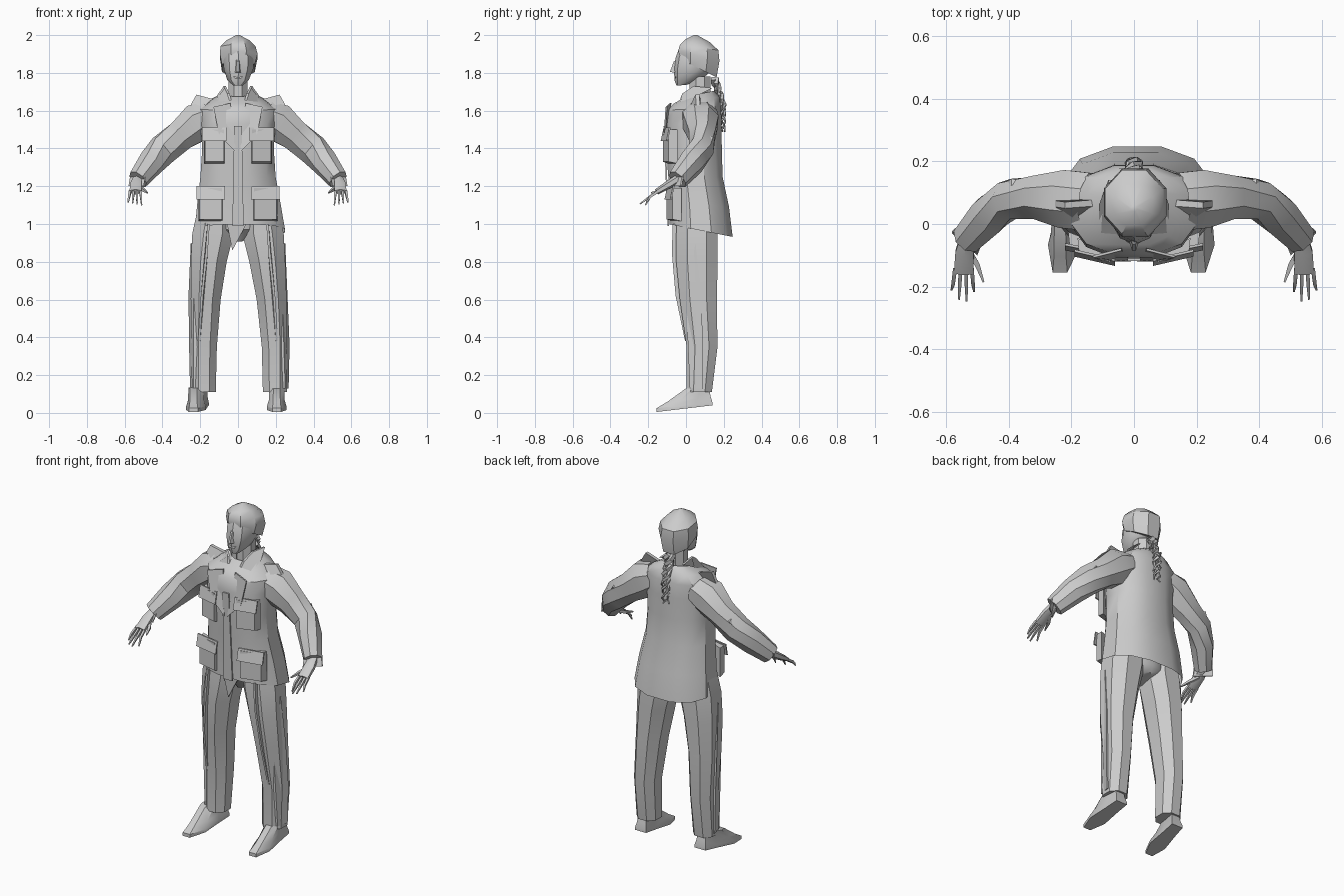
import bpy, bmesh, math
from mathutils import Vector

grey = bpy.data.materials.new("plain_grey")
grey.diffuse_color = (0.6, 0.6, 0.6, 1)


def finish(name, bm, angle=35):
    bmesh.ops.recalc_face_normals(bm, faces=bm.faces)
    me = bpy.data.meshes.new(name)
    bm.to_mesh(me)
    bm.free()
    ob = bpy.data.objects.new(name, me)
    me.materials.append(grey)
    bpy.context.collection.objects.link(ob)
    bpy.ops.object.select_all(action='DESELECT')
    ob.select_set(True)
    bpy.context.view_layer.objects.active = ob
    bpy.ops.object.shade_smooth_by_angle(angle=math.radians(angle))
    return ob


def skin(name, rings, caps=(True, True), angle=35):
    bm = bmesh.new()
    rows = [[bm.verts.new(p) for p in r] for r in rings]
    n = len(rows[0])
    for a, b in zip(rows, rows[1:]):
        for i in range(n):
            j = (i + 1) % n
            bm.faces.new((a[i], a[j], b[j], b[i]))
    if caps[0]:
        bm.faces.new(rows[0][::-1])
    if caps[1]:
        bm.faces.new(rows[-1])
    return finish(name, bm, angle)


def spow(v, e):
    return math.copysign(abs(v) ** e, v)


def stack(name, secs, n=10, e=1.0, **kw):
    """Horizontal rings: centre x, y, z, half width, half depth, rise per unit y."""
    rings = []
    for cx, cy, z, rx, ry, tilt in secs:
        ring = []
        for i in range(n):
            a = 2 * math.pi * (i + 0.5) / n
            dy = ry * spow(math.sin(a), e)
            ring.append((cx + rx * spow(math.cos(a), e), cy + dy, z + tilt * dy))
        rings.append(ring)
    return skin(name, rings, **kw)


def tube(name, path, n=8, **kw):
    """Rings square to a path: x, y, z, half width sideways, half width upward."""
    pts = [Vector(p[:3]) for p in path]
    rings = []
    for i, p in enumerate(path):
        t = (pts[min(i + 1, len(pts) - 1)] - pts[max(i - 1, 0)]).normalized()
        side = t.cross(Vector((0, 0, 1))).normalized()
        up = side.cross(t)
        rings.append([pts[i] + side * p[3] * math.cos(2 * math.pi * (k + .5) / n)
                      + up * p[4] * math.sin(2 * math.pi * (k + .5) / n) for k in range(n)])
    return skin(name, rings, **kw)


def panel(name, outline, thick=(0, 0.008, 0)):
    """Flat cloth piece: outline pushed along the thickness vector."""
    t = Vector(thick)
    return skin(name, [outline, [Vector(p) + t for p in outline]])


# jacket body, flared and lower at the back
stack("jacket", [
    (0.01, 0.08, 0.965, 0.245, 0.172, -0.2), (0.005, 0.07, 1.1, 0.228, 0.162, -0.05),
    (0, 0.05, 1.25, 0.205, 0.148, 0), (0, 0.042, 1.4, 0.195, 0.152, 0),
    (0, 0.04, 1.53, 0.205, 0.152, 0), (0, 0.045, 1.61, 0.205, 0.145, 0.05),
    (0, 0.055, 1.655, 0.15, 0.125, 0.15), (0, 0.075, 1.69, 0.075, 0.075, 0.2)],
    n=12, e=0.85, caps=(False, False))

# jacket front: overlapping edge, shirt front and shirt tail
panel("front_placket", [(-0.03, -0.098, 0.99), (0.03, -0.098, 0.99), (0.02, -0.118, 1.52), (-0.02, -0.118, 1.52)])
panel("shirt_front", [(-0.035, -0.06, 1.64), (0.035, -0.06, 1.64), (0.0, -0.115, 1.42)])
panel("shirt_tail", [(-0.06, -0.06, 1.01), (0.05, -0.06, 1.01), (-0.03, -0.05, 0.86)])

# trouser seat between the legs
stack("trouser_seat", [(0, 0.07, 0.92, 0.04, 0.07, 0.2), (0, 0.06, 0.97, 0.14, 0.105, 0),
                       (0, 0.06, 1.08, 0.17, 0.11, 0)], caps=(True, False))

for s, side in ((-1, "right"), (1, "left")):
    in_ = 0.014 if s < 0 else 0  # right leg stands a little closer in
    # trouser leg with a front crease
    stack(side + "_trouser_leg", [
        (s * (0.195 - in_), 0.07, 0.11, 0.068, 0.072, 0), (s * (0.193 - in_), 0.085, 0.35, 0.072, 0.088, 0),
        (s * (0.178 - in_ / 2), 0.065, 0.6, 0.085, 0.105, 0), (s * 0.155, 0.058, 0.8, 0.102, 0.118, 0),
        (s * 0.132, 0.058, 0.95, 0.118, 0.118, 0), (s * 0.12, 0.06, 1.08, 0.1, 0.11, 0)],
        n=8, e=0.9, caps=(True, False))
    panel(side + "_trouser_crease", [
        (s * 0.2, -0.005, 0.38), (s * 0.185, -0.055, 0.62), (s * 0.16, -0.075, 0.85),
        (s * 0.15, -0.07, 1.0), (s * 0.15, 0.0, 1.0), (s * 0.19, 0.02, 0.4)], (s * 0.012, 0, 0))
    panel(side + "_trouser_side_fold", [
        (s * (0.25 - in_), 0.02, 0.13), (s * (0.268 - in_), 0.09, 0.13), (s * (0.273 - in_), 0.09, 0.36),
        (s * 0.262, 0.08, 0.62), (s * 0.25, 0.05, 0.9), (s * 0.235, 0.0, 0.6)], (-s * 0.02, 0, 0))

    # shoe: flat sole with a tapered upper, right toe turned out
    turn = 0.045 if s < 0 else 0.0

    def foot(z, toe, heel, w, lift):
        return [(s * (0.205 - in_ + u * w + turn * (1 - v)), toe + v * (heel - toe), z + lift * v)
                for u, v in ((-.45, 0), (.45, 0), (1, .3), (.8, .7), (.7, 1), (-.7, 1), (-.8, .7), (-1, .3))]
    skin(side + "_shoe", [foot(0.005, -0.155, 0.14, 0.052, 0.035), foot(0.025, -0.155, 0.14, 0.052, 0.03),
                          foot(0.058, -0.1, 0.13, 0.042, 0.03), foot(0.13, 0.0, 0.12, 0.04, 0.01)])

    # sleeve from shoulder to cuff
    tube(side + "_sleeve", [
        (s * 0.14, 0.07, 1.575, 0.1, 0.085), (s * 0.21, 0.078, 1.54, 0.1, 0.11),
        (s * 0.3, 0.085, 1.47, 0.075, 0.088), (s * 0.395, 0.08, 1.395, 0.065, 0.085),
        (s * 0.46, 0.03, 1.325, 0.066, 0.075), (s * 0.53, -0.045, 1.235, 0.052, 0.058)], caps=(False, True))
    # shoulder point and loose sleeve folds
    panel(side + "_shoulder_flap", [(s * 0.09, 0.06, 1.65), (s * 0.22, 0.05, 1.685), (s * 0.29, 0.06, 1.56),
                                    (s * 0.18, 0.0, 1.58)], (0, 0.02, 0))
    panel(side + "_elbow_fold", [(s * 0.33, 0.13, 1.46), (s * 0.39, 0.145, 1.46), (s * 0.47, 0.09, 1.35),
                                 (s * 0.44, 0.06, 1.3), (s * 0.36, 0.09, 1.36)], (0, -0.02, 0.01))
    panel(side + "_cuff_fold", [(s * 0.48, -0.05, 1.3), (s * 0.57, -0.02, 1.26), (s * 0.58, -0.03, 1.2),
                                (s * 0.5, -0.1, 1.2)])

    # hand with four fingers and a thumb
    tube(side + "_palm", [(s * 0.53, -0.035, 1.245, 0.025, 0.022), (s * 0.54, -0.09, 1.21, 0.034, 0.022),
                          (s * 0.543, -0.155, 1.17, 0.036, 0.016)], n=6)
    for k in range(4):
        x = 0.517 + 0.018 * k
        tip = 0.51 + 0.024 * k
        end = (-0.215, -0.245, -0.24, -0.21)[k]
        tube(f"{side}_finger_{k + 1}", [(s * x, -0.145, 1.175, 0.009, 0.01),
                                        (s * (x + tip) / 2, -0.19, 1.145, 0.008, 0.009),
                                        (s * tip, end, 1.1 + 0.005 * k, 0.004, 0.004)], n=4)
    tube(side + "_thumb", [(s * 0.53, -0.08, 1.2, 0.013, 0.013), (s * 0.5, -0.13, 1.18, 0.011, 0.011),
                           (s * 0.48, -0.185, 1.165, 0.004, 0.004)], n=4)

    # collar and lapel
    panel(side + "_collar", [(s * 0.02, -0.05, 1.61), (s * 0.1, -0.03, 1.64), (s * 0.1, 0.06, 1.68),
                             (s * 0.07, 0.14, 1.72), (s * 0.065, 0.04, 1.73), (s * 0.045, -0.02, 1.69)],
          (s * 0.012, 0, 0))
    panel(side + "_lapel", [(s * 0.04, -0.085, 1.64), (s * 0.13, -0.108, 1.62), (s * 0.1, -0.118, 1.47),
                            (s * 0.01, -0.12, 1.38)])

    # chest and hip pockets, each a shallow bag with a flap
    for label, x0, x1, z0, z1, y, out in (("chest", 0.07, 0.18, 1.32, 1.5, -0.095, -0.122),
                                          ("hip", 0.08, 0.21, 1.015, 1.19, -0.075, -0.102)):
        skin(f"{side}_{label}_pocket", [
            [(s * x0, y, z0), (s * x1, y + 0.05, z0), (s * x1, y + 0.05, z1), (s * x0, y, z1)],
            [(s * (x0 + .005), out, z0 + .01), (s * (x1 - .005), out + .03, z0 + .01),
             (s * (x1 - .005), out + .03, z1), (s * (x0 + .005), out, z1)]])
        panel(f"{side}_{label}_pocket_flap", [
            (s * (x0 - .01), out + .003, z1 + .01), (s * (x1 + .01), out + .033, z1 + .01),
            (s * (x1 + .01), out + .018, z1 - .06), (s * (x0 - .01), out - .012, z1 - .06)])

# neck and head
stack("neck", [(0, 0.075, 1.64, 0.055, 0.06, 0), (0, 0.075, 1.78, 0.055, 0.06, 0)], n=8, caps=(False, False))
stack("head", [
    (0, -0.02, 1.735, 0.028, 0.03, 0.1), (0, 0.015, 1.765, 0.06, 0.075, 0.1),
    (0.003, 0.04, 1.82, 0.082, 0.105, 0), (0.003, 0.045, 1.88, 0.085, 0.1, 0),
    (0, 0.05, 1.92, 0.08, 0.09, 0)], n=10, caps=(True, False))
skin("nose", [[(-0.018, -0.05, 1.8), (0.018, -0.05, 1.8), (0.01, -0.05, 1.87), (-0.01, -0.05, 1.87)],
              [(-0.006, -0.085, 1.805), (0.006, -0.085, 1.805), (0.005, -0.065, 1.86), (-0.005, -0.065, 1.86)]])
panel("mouth", [(-0.025, -0.055, 1.782), (0.025, -0.055, 1.782), (0.015, -0.062, 1.77), (-0.015, -0.062, 1.77)])

# soft cap, lower at the back, with a flattened peaked crown
stack("cap", [
    (0.002, 0.065, 1.825, 0.094, 0.105, -0.5), (0.004, 0.068, 1.89, 0.108, 0.118, -0.25),
    (0.0, 0.07, 1.935, 0.1, 0.11, -0.15), (0, 0.06, 1.97, 0.065, 0.07, -0.1),
    (0, 0.05, 2.0, 0.01, 0.01, 0)], n=8)

# wavy ponytail strands
for k in range(3):
    ph = k * 2.1
    tube(f"ponytail_strand_{k + 1}", [
        (0.022 * math.sin(i * 1.3 + ph), 0.15 + 0.045 * min(i, 5) / 5 + 0.012 * math.cos(i * 1.3 + ph),
         1.77 - 0.028 * i, 0.016 * (1 - i / 14), 0.016 * (1 - i / 14)) for i in range(11)], n=4)
